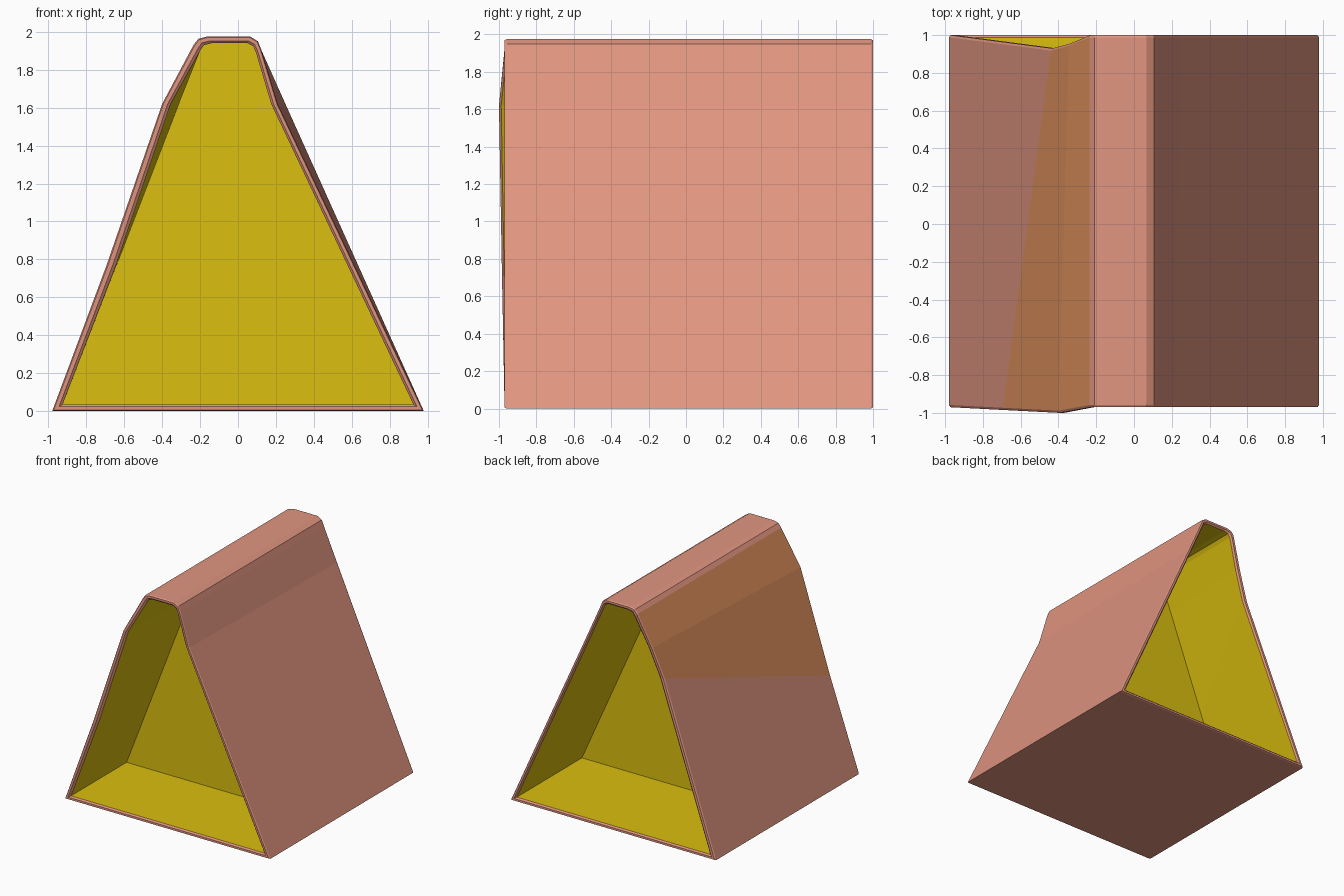
import bpy, bmesh

if "Cube" in bpy.data.objects:
    bpy.data.objects.remove(bpy.data.objects["Cube"])


def material(name, rgb):
    m = bpy.data.materials.new(name)
    m.diffuse_color = (*rgb, 1)
    m.use_nodes = True
    m.node_tree.nodes["Principled BSDF"].inputs["Base Color"].default_value = m.diffuse_color
    return m


PINK, YELLOW, ORANGE = 0, 1, 2
mats = [material("salmon_pink", (0.753, 0.301, 0.216)),
        material("mustard_yellow", (0.708, 0.521, 0.0044)),
        material("warm_orange", (0.768, 0.292, 0.114))]

# Cross-section (x, z), from lower left over the ridge to lower right
outer = [(-.98, 0), (-.69, .77), (-.357, 1.62), (-.235, 1.93), (-.21, 1.963),
         (-.165, 1.975), (.065, 1.975), (.105, 1.95), (.125, 1.90),
         (.25, 1.62), (.98, 0)]
inner = [(-.925, .035), (-.64, .77), (-.312, 1.62), (-.2, 1.90), (-.18, 1.93),
         (-.14, 1.94), (.05, 1.94), (.08, 1.925), (.095, 1.89),
         (.215, 1.62), (.925, .035)]
N = len(outer)

# The front rim is warped sideways and forward: index -> (dx, y)
front_warp = {1: (-.003, -.985), 2: (-.043, -1.0), 9: (-.04, -.97)}
# The left wall is cut back at the rear: index -> (outer, inner, y)
rear_cut = {1: ((-.44, 1.40), (-.394, 1.40), .93),
            2: ((-.345, 1.65), (-.30, 1.65), .955)}


def mix(a, b, t):
    return a[0] + (b[0] - a[0]) * t, a[1] + (b[1] - a[1]) * t


def front_loop(t, inset):
    pts = []
    for i in range(N):
        x, z = mix(outer[i], inner[i], t)
        dx, y = front_warp.get(i, (0, -.97))
        pts.append((x + dx, y + inset, z))
    return pts


def rear_loop(t, inset):
    pts = []
    for i in range(N):
        o, n, y = rear_cut.get(i, (outer[i], inner[i], 1.0))
        x, z = mix(o, n, t)
        pts.append((x, y - inset, z))
    return pts


def straight_loop(y):
    return [(x, y, z) for x, z in inner]


# Loops from the front of the partition, around the shell, to its back
loops = [straight_loop(-.2),
         front_loop(1, .012), front_loop(.65, 0), front_loop(.15, 0), front_loop(0, .012),
         rear_loop(0, .012), rear_loop(.15, 0), rear_loop(.65, 0), rear_loop(1, .012),
         straight_loop(.1)]

bm = bmesh.new()
rings = [[bm.verts.new(p) for p in loop] for loop in loops]
for r in range(len(rings) - 1):
    a, b = rings[r], rings[r + 1]
    for i in range(N):
        j = (i + 1) % N
        f = bm.faces.new((a[i], a[j], b[j], b[i]))
        if r in (0, len(rings) - 2):          # inside walls
            f.material_index = YELLOW
        elif r == 4 and i in (1, 2):          # upper left panel
            f.material_index = ORANGE

# Partition faces closing both compartments
for ring in (rings[0], rings[-1]):
    bm.faces.new(ring).material_index = YELLOW

bmesh.ops.recalc_face_normals(bm, faces=bm.faces)
mesh = bpy.data.meshes.new("tent_shell")
bm.to_mesh(mesh)
bm.free()
for m in mats:
    mesh.materials.append(m)
shell = bpy.data.objects.new("tent_shell", mesh)
bpy.context.collection.objects.link(shell)
